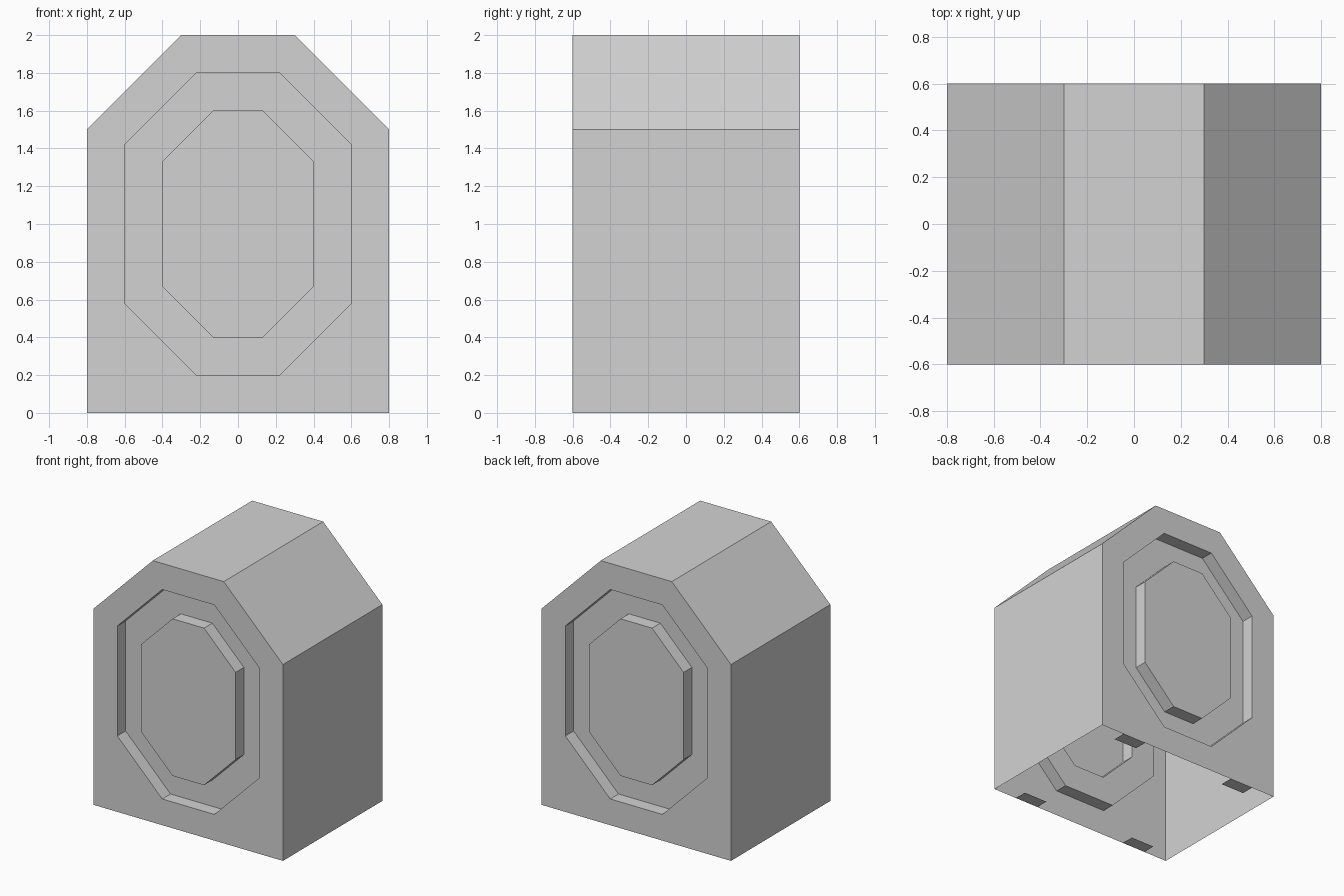
import bpy
import bmesh

default = bpy.data.objects.get("Cube")
if default:
    bpy.data.objects.remove(default, do_unlink=True)

GREY = (0.65, 0.65, 0.65, 1.0)
grey = bpy.data.materials.new("light grey")
grey.use_nodes = True
grey.diffuse_color = GREY
grey.node_tree.nodes["Principled BSDF"].inputs["Base Color"].default_value = GREY

HALF_DEPTH = 0.6
GROOVE = 0.1


def octagon(half_w, half_h, cut_x, cut_z):
    """Outline of a chamfered rectangle centred at z = 1."""
    quarter = [(half_w, cut_z), (cut_x, half_h)]
    right = [(x, -z) for x, z in reversed(quarter)] + quarter
    left = [(-x, -z) for x, z in right]
    return [(x, z + 1) for x, z in right + left]


def loop(bm, outline, y):
    """Closed ring of edges in a plane of constant y."""
    verts = [bm.verts.new((x, y, z)) for x, z in outline]
    edges = [bm.edges.new((a, b)) for a, b in zip(verts, verts[1:] + verts[:1])]
    return verts, edges


def bridge(bm, first, second, skip=None):
    """Quads between two matching rings of vertices."""
    n = len(first)
    for i in range(n):
        if i != skip:
            j = (i + 1) % n
            bm.faces.new((first[i], first[j], second[j], second[i]))


def finish(name, bm):
    mesh = bpy.data.meshes.new(name)
    bm.to_mesh(mesh)
    bm.free()
    mesh.materials.append(grey)
    obj = bpy.data.objects.new(name, mesh)
    bpy.context.collection.objects.link(obj)
    return obj


HOUSE = [(-0.8, 0), (0.8, 0), (0.8, 1.5), (0.3, 2), (-0.3, 2), (-0.8, 1.5)]
OUTER = octagon(0.6, 0.8, 0.22, 0.42)
INNER = octagon(0.4, 0.6, 0.133, 0.333)

# Housing: a thin shell, open underneath, with a grooved panel at each end
bm = bmesh.new()
ends = []
for side in (-1, 1):
    y = side * HALF_DEPTH
    floor_y = y - side * GROOVE
    rim, rim_edges = loop(bm, HOUSE, y)
    outer, outer_edges = loop(bm, OUTER, y)
    bmesh.ops.triangle_fill(bm, edges=rim_edges + outer_edges,
                            use_beauty=True, normal=(0, side, 0))
    # Groove walls and floor, then the raised centre flush with the panel
    outer_floor, _ = loop(bm, OUTER, floor_y)
    inner_floor, _ = loop(bm, INNER, floor_y)
    inner, _ = loop(bm, INNER, y)
    bridge(bm, outer, outer_floor)
    bridge(bm, outer_floor, inner_floor)
    bridge(bm, inner_floor, inner)
    bm.faces.new(inner)
    ends.append(rim)
bridge(bm, ends[0], ends[1], skip=0)
bmesh.ops.recalc_face_normals(bm, faces=bm.faces)
finish("housing", bm)

# Foot tabs: small flat plates along the lower front and back edges
for y_name, sy in (("front", -1), ("back", 1)):
    for x_name, sx in (("left", 1), ("right", -1)):
        bm = bmesh.new()
        corners = [(0.4, 0.5), (0.4, 0.6), (0.6, 0.6), (0.6, 0.5)]
        tab = bm.faces.new([bm.verts.new((sx * x, sy * y, 0)) for x, y in corners])
        tab.normal_update()
        if tab.normal.z > 0:
            tab.normal_flip()
        finish(f"{y_name}_{x_name}_foot_tab", bm)
